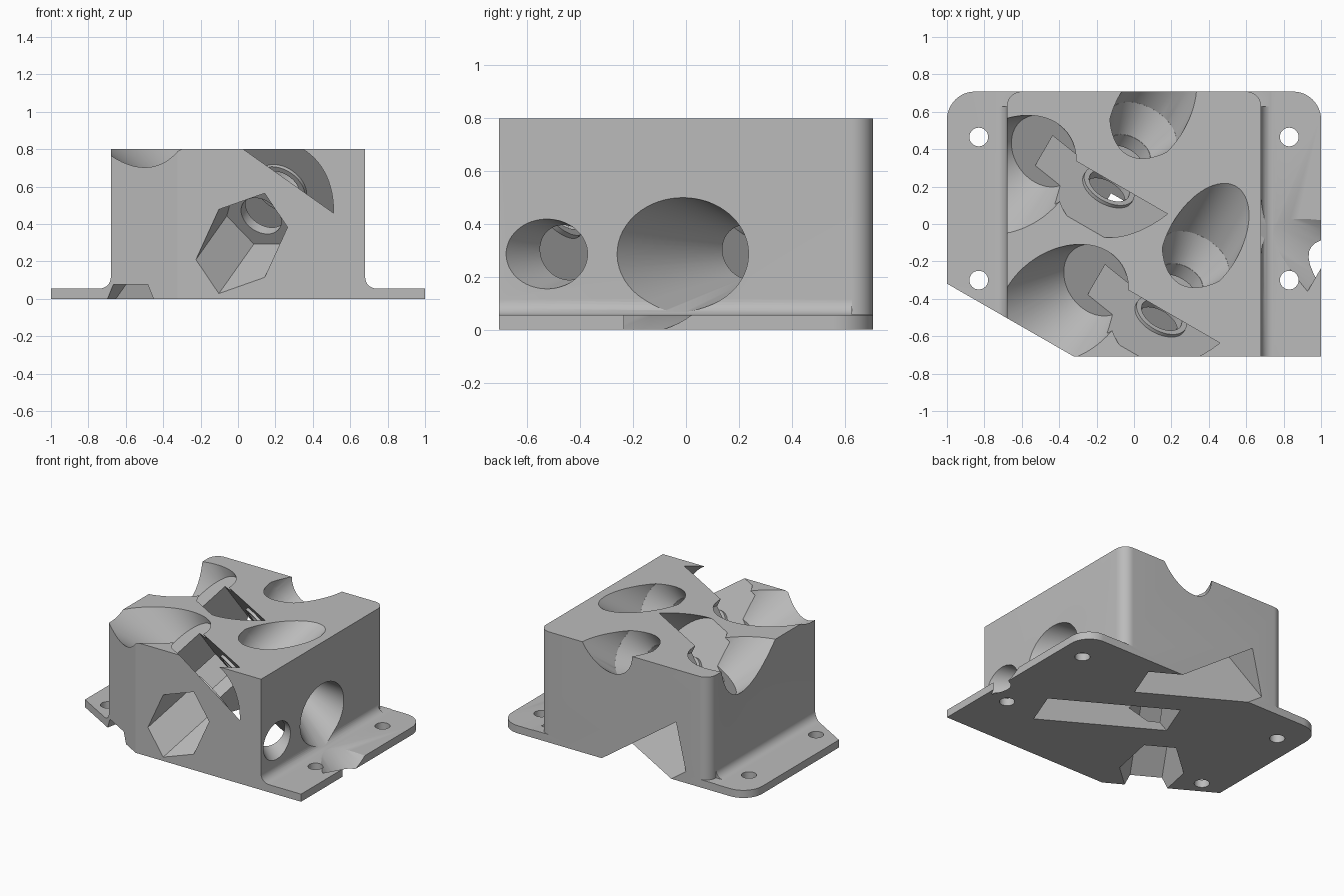
import bpy, bmesh
from math import sin, cos, radians, sqrt
from mathutils import Vector, Matrix

if "Cube" in bpy.data.objects:
    bpy.data.objects.remove(bpy.data.objects["Cube"])

grey = bpy.data.materials.new("plain grey")
grey.use_nodes = True
COLOUR = (0.5, 0.5, 0.5, 1)
grey.diffuse_color = COLOUR
grey.node_tree.nodes["Principled BSDF"].inputs["Base Color"].default_value = COLOUR

# Main directions: wheel axle, horizontal tangent, downward tangent
AXLE = Vector((0.5 * sqrt(2 / 3), 0.5 * sqrt(2), sqrt(1 / 3))).normalized()
ACROSS = Vector((cos(radians(30)), -0.5, 0))
DOWN = AXLE.cross(ACROSS)


def frame(origin, y, z):
    """Matrix whose local y and z follow the given directions."""
    x = y.cross(z)
    return Matrix.Translation(origin) @ Matrix((x, y, z)).transposed().to_4x4()


def finish(bm, name):
    bm.normal_update()
    bmesh.ops.recalc_face_normals(bm, faces=bm.faces)
    if bm.calc_volume(signed=True) < 0:
        bmesh.ops.reverse_faces(bm, faces=bm.faces)
    mesh = bpy.data.meshes.new(name)
    bm.to_mesh(mesh)
    bm.free()
    ob = bpy.data.objects.new(name, mesh)
    ob.data.materials.append(grey)
    bpy.context.collection.objects.link(ob)
    return ob


def prism(name, points, z0, z1, matrix=Matrix()):
    bm = bmesh.new()
    rings = [[bm.verts.new((x, y, z)) for x, y in points] for z in (z0, z1)]
    for ring in rings:
        bm.faces.new(ring)
    for i in range(len(points)):
        bm.faces.new((rings[0][i - 1], rings[0][i], rings[1][i], rings[1][i - 1]))
    bm.transform(matrix)
    return finish(bm, name)


def cone(name, matrix, t0, t1, r0, r1, sides=64):
    bm = bmesh.new()
    bmesh.ops.create_cone(bm, cap_ends=True, segments=sides,
                          radius1=r0, radius2=r1, depth=t1 - t0)
    bm.transform(matrix @ Matrix.Translation((0, 0, (t0 + t1) / 2)))
    return finish(bm, name)


def combine(target, tool, operation="DIFFERENCE"):
    mod = target.modifiers.new("cut", "BOOLEAN")
    mod.operation, mod.solver, mod.object = operation, "EXACT", tool
    bpy.context.view_layer.update()
    graph = bpy.context.evaluated_depsgraph_get()
    mesh = bpy.data.meshes.new_from_object(target.evaluated_get(graph))
    target.modifiers.clear()
    target.data = mesh
    bpy.data.objects.remove(tool)


def arc(cx, cy, r, a0, a1, steps=12):
    return [(cx + r * cos(radians(a0 + (a1 - a0) * i / steps)),
             cy + r * sin(radians(a0 + (a1 - a0) * i / steps))) for i in range(steps + 1)]


DEPTH, HALF, PLATE, TOP, FILLET = 0.708, 0.68, 0.055, 0.8, 0.06

# Block, mounting plate and fillets as one profile, extruded front to back
right = [(1, 0), (1, PLATE)]
right += arc(HALF + FILLET, PLATE + FILLET, FILLET, 270, 180, 8) + [(HALF, TOP)]
profile = right + [(-x, z) for x, z in reversed(right)]
upright = Matrix(((1, 0, 0, 0), (0, 0, 1, 0), (0, 1, 0, 0), (0, 0, 0, 1)))
body = prism("bracket_body", profile, -DEPTH, DEPTH, upright)

# Rounded back corners of the plate and of the block
for side in (-1, 1):
    for edge, r, base, reach in ((1, 0.15, -0.1, 0.1), (HALF, 0.08, PLATE + 0.002, FILLET + 0.01)):
        outline = arc(edge - r, DEPTH - r, r, 0, 90)
        outline += [(edge - r, DEPTH + 0.1), (edge + reach, DEPTH + 0.1), (edge + reach, DEPTH - r)]
        combine(body, prism("corner_round", [(side * x, y) for x, y in outline], base, 1))

# Slanted front corner
combine(body, prism("corner_cut", [(-1.2, -0.204), (-1.2, -1), (0.186, -1)], -1, 2))

# Screw holes in the plate
for x in (-0.83, 0.83):
    for y in (-0.3, 0.465):
        combine(body, cone("screw_hole", Matrix.Translation((x, y, 0)), -0.2, 0.3, 0.05, 0.05, 32))

WHEEL, GAP, GROOVE = 0.425, 0.227, 0.3
units = [Vector((0.14, -0.5, 0.466)), Vector((-0.14, 0.19, 0.466))]

# Wheel slots, rounded above and running out through the underside
turn = Matrix.Rotation(radians(15), 2)
slot = arc(0, 0, WHEEL, 180, 360, 48) + [(WHEEL, 1.15), (-WHEEL, 1.15)]
slot = [turn @ Vector(p) for p in slot]
for seat in units:
    combine(body, prism("wheel_slot", slot, 0, GAP, frame(seat, DOWN, AXLE)))

# Raised washers on both faces of each slot
for seat in units:
    m = frame(seat, ACROSS, AXLE)
    for t0, t1 in ((-0.02, 0.02), (GAP - 0.02, GAP + 0.02)):
        combine(body, cone("washer", m, t0, t1, 0.148, 0.148, 48), "UNION")

for seat in units:
    m = frame(seat, ACROSS, AXLE)
    # Axle bore, countersunk head hole and hexagonal nut recess
    combine(body, cone("axle_bore", m, -0.1, 0.34, 0.118, 0.118, 48))
    combine(body, cone("head_sink", m, 0.29, 0.46, 0.12, 0.195))
    combine(body, cone("head_hole", m, 0.459, 1.4, 0.195, 0.195))
    combine(body, cone("nut_recess", m, -1.25, -0.04, 0.212, 0.212, 6))

    # Flared cord openings, tangent to the wheel
    hub = seat + AXLE * GAP / 2
    entry = hub + DOWN * GROOVE
    combine(body, cone("entry_flare", frame(entry, AXLE, ACROSS), 0, 1.2, 0.014, 0.312))
    a = radians(75)
    leave = -ACROSS * cos(a) - DOWN * sin(a)
    contact = hub + (DOWN * cos(a) - ACROSS * sin(a)) * GROOVE
    contact += leave.cross(AXLE) * 0.04
    combine(body, cone("exit_flare", frame(contact, AXLE, leave), 0.25, 1.3, 0.205, 0.595))

# Smooth curved walls, crisp edges
bpy.ops.object.select_all(action="DESELECT")
body.select_set(True)
bpy.context.view_layer.objects.active = body
bpy.ops.object.shade_smooth_by_angle(angle=radians(25))
